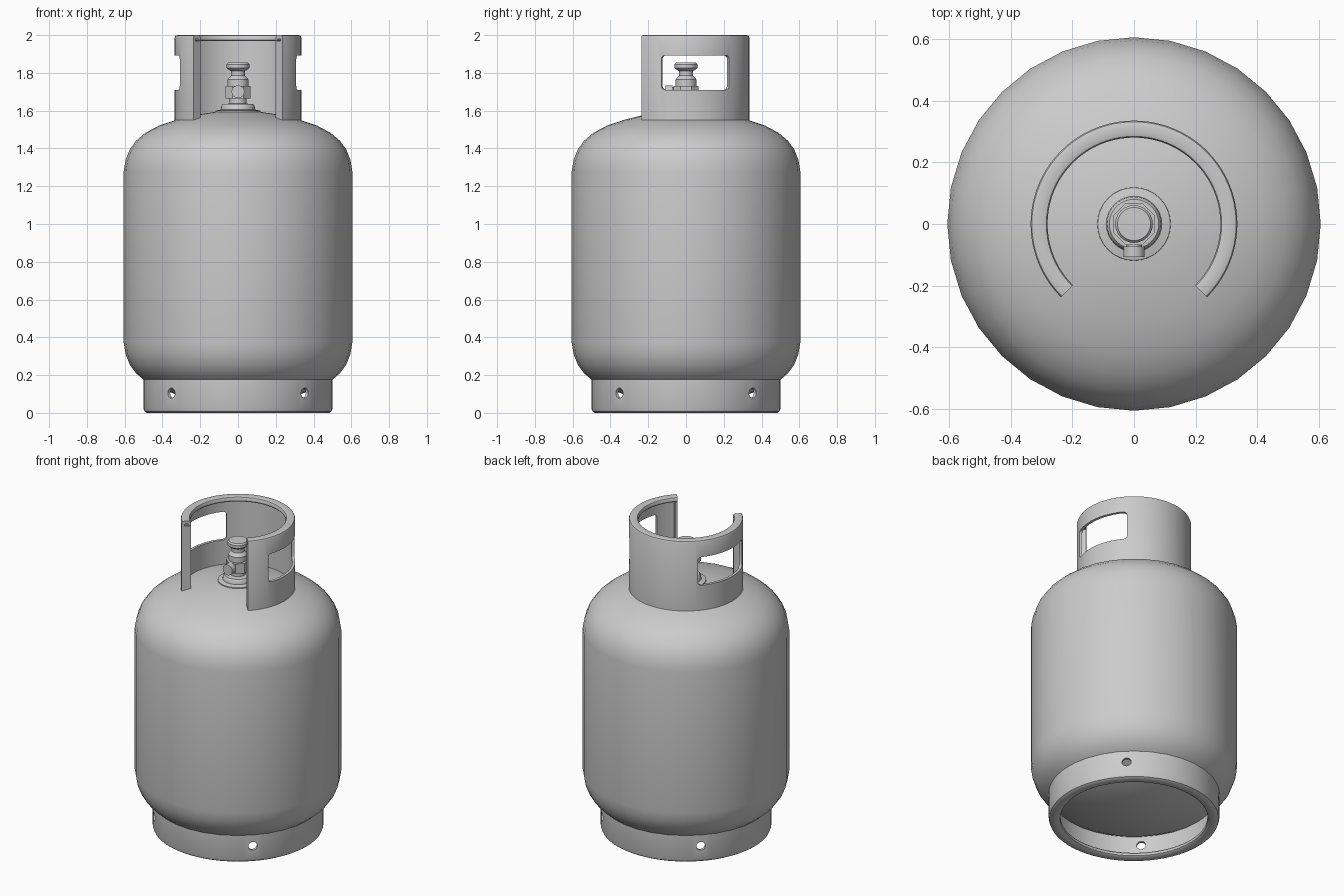
import bpy, bmesh
from math import pi, sin, cos, radians

if "Cube" in bpy.data.objects:
    bpy.data.objects.remove(bpy.data.objects["Cube"])

def make(name, bm):
    bmesh.ops.remove_doubles(bm, verts=bm.verts, dist=1e-5)
    bmesh.ops.recalc_face_normals(bm, faces=bm.faces)
    me = bpy.data.meshes.new(name)
    bm.to_mesh(me)
    bm.free()
    ob = bpy.data.objects.new(name, me)
    bpy.context.collection.objects.link(ob)
    return ob

def smooth(ob, angle=35):
    bpy.ops.object.select_all(action='DESELECT')
    ob.select_set(True)
    bpy.context.view_layer.objects.active = ob
    bpy.ops.object.shade_smooth_by_angle(angle=radians(angle))

def lathe(name, prof, segs=32, a0=0, a1=360, loop=False):
    """Revolve an (r, z) profile; loop closes the profile into a tube."""
    bm = bmesh.new()
    full = a1 - a0 == 360
    rows = []
    for i in range(segs if full else segs + 1):
        a = radians(a0 + (a1 - a0) * i / segs)
        rows.append([bm.verts.new((r * cos(a), r * sin(a), z)) for r, z in prof])
    n = len(prof)
    for i in range(segs):
        p, q = rows[i], rows[(i + 1) % len(rows)]
        for j in range(n if loop else n - 1):
            k = (j + 1) % n
            bm.faces.new((p[j], q[j], q[k], p[k]))
    if loop and not full:
        bm.faces.new(rows[0])
        bm.faces.new(rows[-1])
    return make(name, bm)

def cut(ob, cutters):
    bpy.context.view_layer.objects.active = ob
    for c in cutters:
        c.hide_render = True
        m = ob.modifiers.new("cut", 'BOOLEAN')
        m.operation, m.solver, m.object = 'DIFFERENCE', 'EXACT', c
        bpy.ops.object.modifier_apply(modifier=m.name)
        bpy.data.objects.remove(c)

def cylinder(name, r, depth, loc, rot, segs=16):
    bpy.ops.mesh.primitive_cylinder_add(vertices=segs, radius=r, depth=depth, location=loc, rotation=rot)
    bpy.context.object.name = name
    return bpy.context.object

# tank: straight wall with matching domes above and below
dome = [(0.605, 1.28), (0.595, 1.34), (0.573, 1.395), (0.54, 1.44), (0.49, 1.483),
        (0.42, 1.52), (0.33, 1.551), (0.22, 1.578), (0.11, 1.595), (0, 1.6)]
smooth(lathe("tank", [(r, 1.65 - z) for r, z in reversed(dome)] + dome), 40)

# foot ring with rolled lower lip and four vent holes
foot = lathe("foot_ring", [(0.5, 0.19), (0.5, 0.022), (0.495, 0.008), (0.482, 0), (0.445, 0),
                           (0.433, 0.008), (0.43, 0.022), (0.438, 0.03), (0.47, 0.03),
                           (0.482, 0.04), (0.482, 0.19)], 64, loop=True)
cut(foot, [cylinder("hole_cutter", 0.027, 0.2, (0.49 * cos(a), 0.49 * sin(a), 0.105), (0, pi / 2, a))
           for a in (pi / 4 + k * pi / 2 for k in range(4))])
smooth(foot)

# collar: thin wall with inward rolled rim, open at the front
collar = lathe("collar", [(0.335, 1.55), (0.335, 1.988), (0.331, 1.997), (0.322, 2), (0.293, 2),
                          (0.284, 1.997), (0.28, 1.988), (0.28, 1.975), (0.285, 1.969),
                          (0.293, 1.971), (0.296, 1.98), (0.318, 1.98), (0.318, 1.55)],
               60, -45, 225, loop=True)

def window_cutter(flip):
    # rounded rectangle in (angle, height), pushed out radially
    t0, t1, z0, z1, rad = radians(-23), radians(43), 1.71, 1.893, 0.022
    rt = rad / 0.335
    pts = []
    for ct, cz, s in ((t1 - rt, z1 - rad, 0), (t0 + rt, z1 - rad, 90),
                      (t0 + rt, z0 + rad, 180), (t1 - rt, z0 + rad, 270)):
        pts += [(ct + rt * cos(radians(s + b)), cz + rad * sin(radians(s + b))) for b in (0, 22.5, 45, 67.5, 90)]
        if s in (0, 180):   # follow the curve along the long edges
            d = (t0 + rt - ct) if s == 0 else (t1 - rt - ct)
            z = z1 if s == 0 else z0
            pts += [(ct + d * k / 12, z) for k in range(1, 12)]
    bm = bmesh.new()
    rings = []
    for r in (0.25, 0.45):
        rings.append([bm.verts.new((flip * r * cos(t), r * sin(t), z)) for t, z in pts])
    n = len(pts)
    for j in range(n):
        k = (j + 1) % n
        bm.faces.new((rings[0][j], rings[0][k], rings[1][k], rings[1][j]))
    for ring, r in zip(rings, (0.2, 0.5)):
        c = bm.verts.new((flip * r * cos((t0 + t1) / 2), r * sin((t0 + t1) / 2), (z0 + z1) / 2))
        for j in range(n):
            bm.faces.new((ring[j], ring[(j + 1) % n], c))
    return make("window_cutter", bm)

cut(collar, [window_cutter(1), window_cutter(-1)])
smooth(collar)

# folded flanges on the collar's front ends
for side, a in (("right", -45), ("left", 222)):
    lathe("collar_flange_" + side, [(0.28, 1.55), (0.334, 1.55), (0.334, 1.968), (0.28, 1.968)],
          1, a, a + 3, loop=True)

# valve: seat, hexagonal body, stem and knob
smooth(lathe("valve_seat", [(0.12, 1.585), (0.118, 1.6), (0.09, 1.606), (0.088, 1.625), (0.08, 1.635),
                            (0.045, 1.637), (0.045, 1.675), (0, 1.675)]))
cylinder("valve_body", 0.073, 0.065, (0, 0, 1.698), (0, 0, pi / 8), 8)
smooth(lathe("valve_stem", [(0.055, 1.725), (0.055, 1.765), (0.05, 1.772), (0.037, 1.785), (0.037, 1.81),
                            (0.055, 1.82), (0.061, 1.827), (0.061, 1.845), (0.054, 1.854), (0, 1.856)], 24))
smooth(cylinder("valve_outlet", 0.026, 0.09, (0, -0.05, 1.7), (pi / 2, 0, 0), 20))
smooth(cylinder("outlet_nut", 0.034, 0.035, (0, -0.09, 1.7), (pi / 2, 0, 0), 20))
